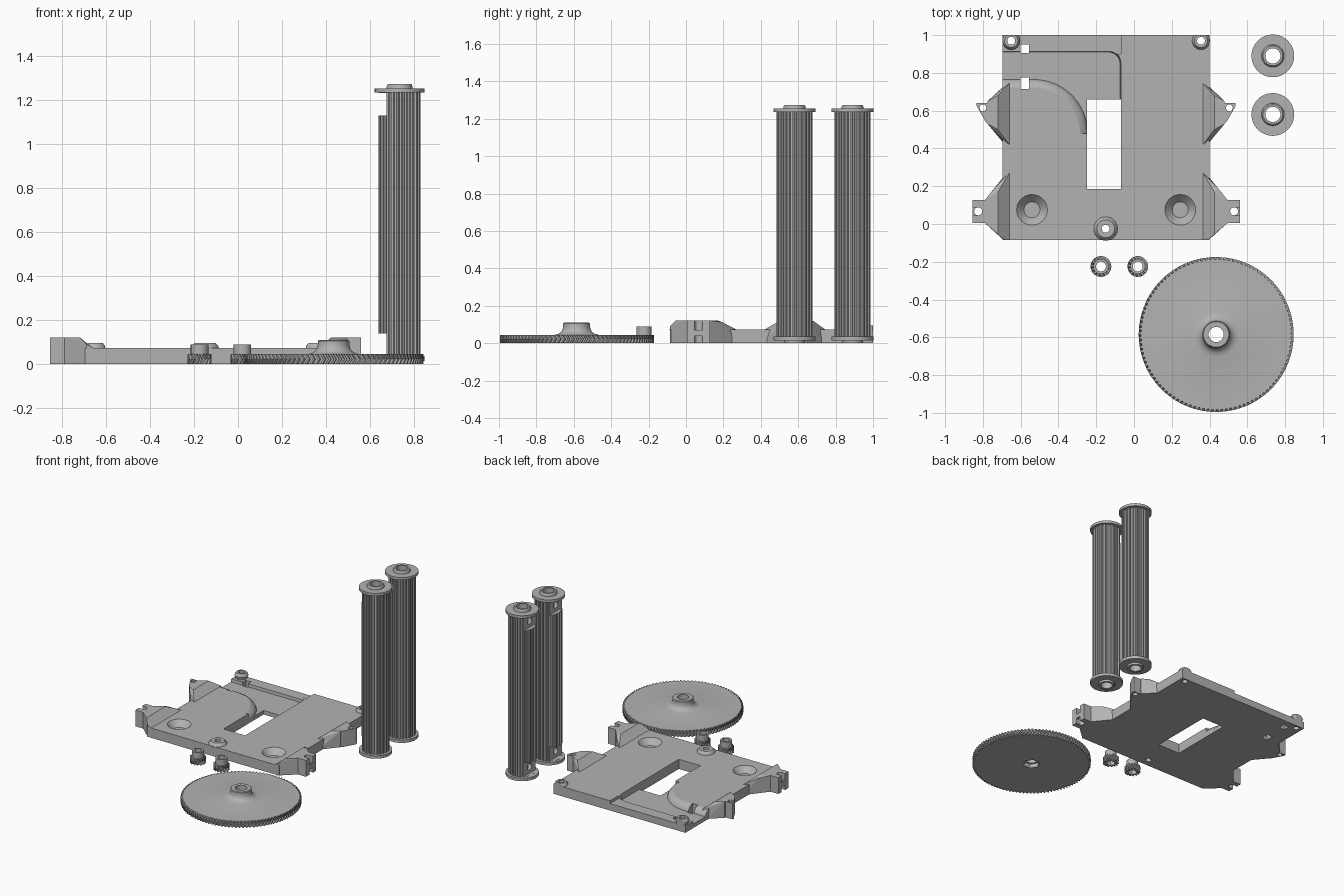
import bpy, bmesh, math
from mathutils import Vector

if "Cube" in bpy.data.objects:
    bpy.data.objects.remove(bpy.data.objects["Cube"])

grey = bpy.data.materials.new("plain grey")
grey.diffuse_color = (0.45, 0.45, 0.45, 1)
grey.use_nodes = True
grey.node_tree.nodes["Principled BSDF"].inputs["Base Color"].default_value = grey.diffuse_color
MID = -0.1475          # mirror line of the base plate


def finish(name, bm, smooth=True):
    bmesh.ops.recalc_face_normals(bm, faces=bm.faces[:])
    me = bpy.data.meshes.new(name)
    bm.to_mesh(me)
    bm.free()
    me.materials.append(grey)
    ob = bpy.data.objects.new(name, me)
    bpy.context.collection.objects.link(ob)
    if smooth:
        bpy.ops.object.select_all(action='DESELECT')
        ob.select_set(True)
        bpy.context.view_layer.objects.active = ob
        bpy.ops.object.shade_smooth_by_angle(angle=math.radians(28))
    return ob


def skin(name, loops, wrap=True, y_max=9):
    """Join equal-length rings; wrap closes the section into a tube, else ends are capped."""
    bm = bmesh.new()
    rings = [[bm.verts.new((x, min(y, y_max), z)) for x, y, z in lp] for lp in loops]
    n = len(rings[0])
    pairs = list(zip(rings, rings[1:])) + ([(rings[-1], rings[0])] if wrap else [])
    for a, b in pairs:
        for i in range(n):
            j = (i + 1) % n
            bm.faces.new((a[i], a[j], b[j], b[i]))
    if not wrap:
        bm.faces.new(rings[0])
        bm.faces.new(rings[-1])
    return finish(name, bm)


def ring(c, r, z, n=48):
    return [(c[0] + r * math.cos(2 * math.pi * i / n),
             c[1] + r * math.sin(2 * math.pi * i / n), z) for i in range(n)]


def toothed(c, teeth, root, tip, z, twist=0.0):
    """Ring of four points per tooth."""
    pts = []
    for t in range(teeth):
        for f, r in ((0, root), (0.4, root), (0.5, tip), (0.85, tip)):
            a = 2 * math.pi * (t + f + twist) / teeth
            pts.append((c[0] + r * math.cos(a), c[1] + r * math.sin(a), z))
    return pts


def hexagon(c, r, z, n):
    pts = []
    for i in range(n):
        a = 2 * math.pi * i / n
        s = r / math.cos((a % (math.pi / 3)) - math.pi / 6)
        pts.append((c[0] + s * math.cos(a), c[1] + s * math.sin(a), z))
    return pts


def lathe(name, c, profile, n=48, y_max=9):
    return skin(name, [ring(c, r, z, n) for r, z in profile], True, y_max)


def hull(name, pts):
    bm = bmesh.new()
    for p in pts:
        bm.verts.new(p)
    res = bmesh.ops.convex_hull(bm, input=bm.verts[:])
    loose = [v for v in bm.verts if not v.link_faces]
    bmesh.ops.delete(bm, geom=loose, context='VERTS')
    bmesh.ops.dissolve_limit(bm, angle_limit=0.01, verts=bm.verts[:], edges=bm.edges[:])
    return finish(name, bm, False)


def box(name, x0, x1, y0, y1, z0, z1):
    return hull(name, [(x, y, z) for x in (x0, x1) for y in (y0, y1) for z in (z0, z1)])


def cone(name, c, r0, z0, r1, z1, n=32):
    return skin(name, [ring(c, r0, z0, n), ring(c, r1, z1, n)], False)


def cut(ob, *cutters):
    for k in cutters:
        m = ob.modifiers.new("cut", 'BOOLEAN')
        m.operation, m.solver, m.object = 'DIFFERENCE', 'EXACT', k
        bpy.context.view_layer.objects.active = ob
        bpy.ops.object.modifier_apply(modifier=m.name)
        bpy.data.objects.remove(k)


# Base plate
plate = box("base_plate", -0.695, 0.40, -0.085, 1.0, 0, 0.073)


# Curved channel leading from the left edge to the window
def channel(z, r, back, right):
    pts = [(-0.8, back, z)]
    for i in range(9):
        a = math.pi / 2 * (1 - i / 8)
        pts.append((right - 0.06 + 0.06 * math.cos(a), back - 0.06 + 0.06 * math.sin(a), z))
    pts += [(right, 0.48, z)]
    for i in range(17):
        a = math.pi / 2 * i / 16
        pts.append((-0.53 + r * math.cos(a), 0.48 + r * math.sin(a), z))
    return pts + [(-0.8, 0.48 + r, z)]


cut(plate,
    skin("c", [channel(0.03, 0.285, 0.91, -0.075), channel(0.045, 0.28, 0.912, -0.072),
               channel(0.062, 0.265, 0.914, -0.07), channel(0.08, 0.23, 0.915, -0.07)], False),
    box("c", -0.8, -0.07, 0.90, 1.1, 0.052, 0.2),
    box("c", -0.25, -0.07, 0.185, 0.66, -0.1, 0.2),
    box("c", -0.60, -0.555, 0.905, 0.95, -0.1, 0.2),
    box("c", -0.60, -0.555, 0.715, 0.775, -0.1, 0.2))
for x in (-0.54, 0.245):                       # conical dimples
    cut(plate, cone("c", (x, 0.075), 0.042, 0.03, 0.084, 0.076, 48))

# Screw bosses with through holes
for name, c, r in (("front_boss", (-0.15, -0.025), 0.063),
                   ("back_left_boss", (-0.65, 0.97), 0.047),
                   ("back_right_boss", (0.355, 0.97), 0.047)):
    cut(plate, cone("c", c, 0.021, -0.1, 0.021, 0.2))
    lathe(name, c, [(0.021, 0), (r - 0.008, 0), (r - 0.008, 0.05), (r, 0.073), (r * 0.93, 0.084),
                    (r * 0.75, 0.095), (0.021, 0.095)], 48, 1.0)

# Side ears, mirrored left and right
for side, s in (("left", 1), ("right", -1)):
    def X(pts):
        return [(x if s == 1 else 2 * MID - x, y, z) for x, y, z in pts]

    def mbox(name, x0, x1, *r):
        a, b = sorted((x0, x1) if s == 1 else (2 * MID - x0, 2 * MID - x1))
        return box(name, a, b, *r)

    hull(side + "_front_ear", X(
        [(-0.79, y, z) for y in (0.005, 0.127) for z in (0, 0.122)] +
        [(-0.69, -0.085, 0), (-0.66, -0.085, 0), (-0.66, 0.275, 0), (-0.675, 0.27, 0),
         (-0.72, -0.055, 0.122), (-0.72, 0.17, 0.122), (-0.735, 0.195, 0.112),
         (-0.69, -0.085, 0.092), (-0.66, -0.085, 0.073), (-0.66, 0.27, 0.073)]))
    lug = mbox(side + "_front_lug", -0.855, -0.785, 0.005, 0.127, 0, 0.122)
    hx = -0.825 if s == 1 else 2 * MID + 0.825
    cut(lug, cone("c", (hx, 0.067), 0.021, -0.1, 0.021, 0.2),
        mbox("c", -0.9, -0.83, 0.046, 0.088, 0.07, 0.2),
        mbox("c", -0.9, -0.83, 0.046, 0.088, -0.1, 0.038))
    hull(side + "_middle_ear", X(
        [(-0.775, y, z) for y in (0.53, 0.65) for z in (0, 0.12)] +
        [(-0.675, 0.41, 0), (-0.66, 0.41, 0), (-0.66, 0.745, 0), (-0.685, 0.735, 0),
         (-0.72, 0.50, 0.12), (-0.72, 0.68, 0.12), (-0.66, 0.42, 0.073), (-0.66, 0.745, 0.073)]))
    tip = hull(side + "_middle_lug", X(
        [(x, y, z) for x, y in ((-0.833, 0.64), (-0.833, 0.625), (-0.785, 0.54), (-0.77, 0.53),
                                (-0.77, 0.64)) for z in (0, 0.12)]))
    hx = -0.80 if s == 1 else 2 * MID + 0.80
    cut(tip, cone("c", (hx, 0.615), 0.018, -0.1, 0.018, 0.2))


# Herringbone gears with a raised hub
def gear(name, c, teeth, root, tip, bore, hub, hex_r):
    n, h = teeth * 4, 0.045
    loops = [hexagon(c, hex_r, 0, n),
             toothed(c, teeth, root, tip, 0), toothed(c, teeth, root, tip, h / 2, 0.6),
             toothed(c, teeth, root, tip, h)]
    loops += [ring(c, r, z, n) for r, z in hub]
    loops += [ring(c, bore, hub[-1][1], n), ring(c, bore, 0.03, n), hexagon(c, hex_r, 0.03, n)]
    return skin(name, loops)


gear("large_gear", (0.435, -0.585), 104, 0.397, 0.41, 0.04,
     [(0.118, 0.045), (0.098, 0.05), (0.083, 0.06), (0.075, 0.073), (0.072, 0.09),
      (0.072, 0.105), (0.067, 0.11)], 0.05)
for name, x in (("left_pinion", -0.175), ("right_pinion", 0.02)):
    gear(name, (x, -0.225), 14, 0.041, 0.055, 0.026, [(0.04, 0.045), (0.04, 0.09)], 0.027)

# Fluted rollers with end flanges and clamp pockets
for name, y in (("front_roller", 0.58), ("back_roller", 0.89)):
    c, n = (0.735, y), 96
    loops = [ring(c, r, z, n) for r, z in ((0.04, 0), (0.057, 0), (0.057, 0.015),
                                          (0.113, 0.015), (0.113, 0.037))]
    loops += [toothed(c, 24, 0.086, 0.096, z) for z in (0.037, 1.235)]
    loops += [ring(c, r, z, n) for r, z in ((0.113, 1.235), (0.113, 1.255), (0.06, 1.255),
                                           (0.057, 1.27), (0.052, 1.275), (0.04, 1.275))]
    roller = skin(name, loops)
    for z0, z1 in ((0.038, 0.14), (1.132, 1.234)):
        cut(roller, box("c", 0.6, 0.675, y - 0.09, y + 0.09, z0, z1))
        bore = cone("c", (0, 0), 0.025, 0, 0.025, 0.09, 24)
        bore.matrix_world = bore.matrix_world @ bore.matrix_world.Rotation(math.pi / 2, 4, 'Y')
        bore.location = (0.63, y, (z0 + z1) / 2)
        cut(roller, bore)
